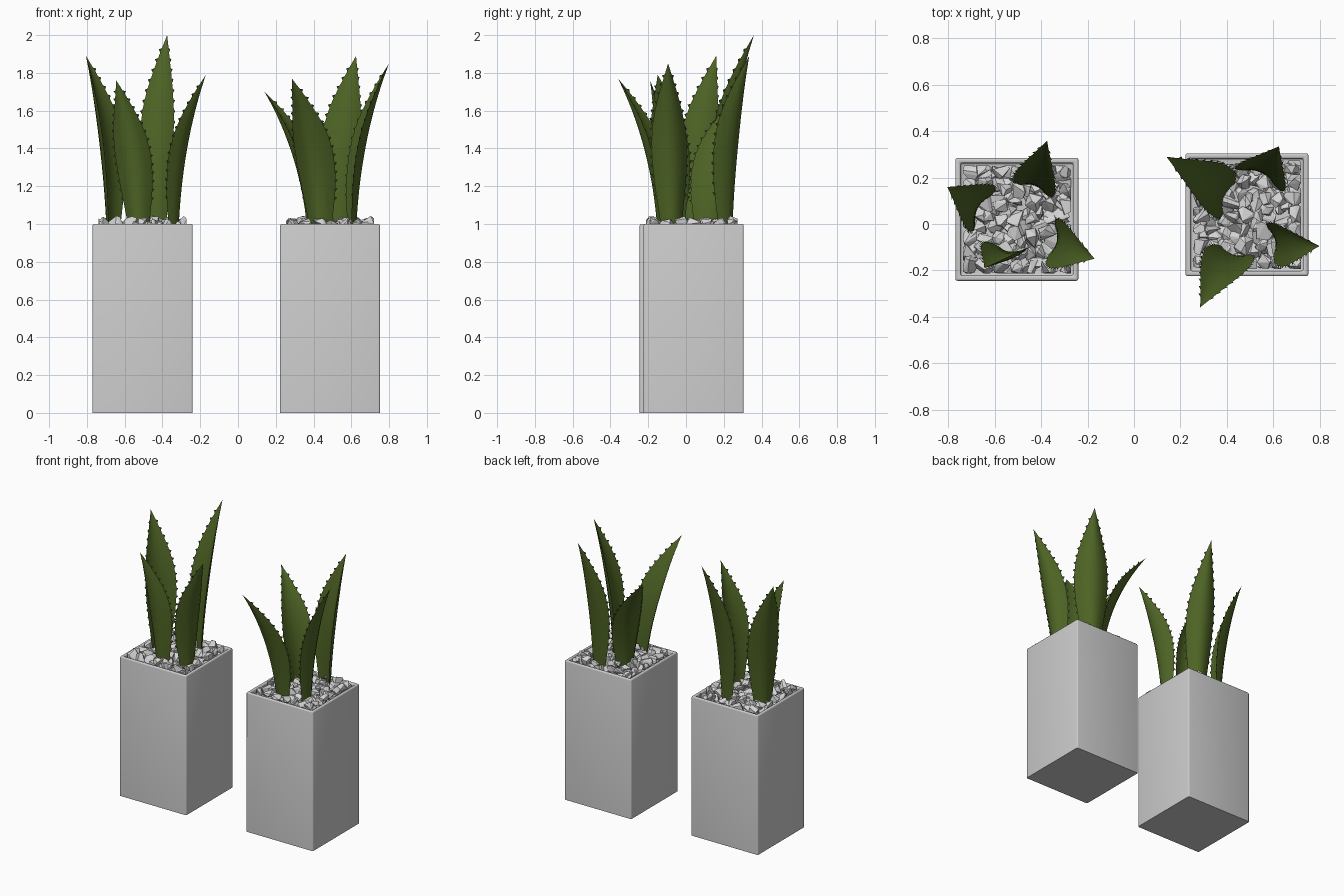
import bpy, bmesh, math, random
from mathutils import Vector

if "Cube" in bpy.data.objects:
    bpy.data.objects.remove(bpy.data.objects["Cube"])

random.seed(4)


def material(name, rgb):
    m = bpy.data.materials.new(name)
    m.diffuse_color = (*rgb, 1)
    m.use_nodes = True
    m.node_tree.nodes["Principled BSDF"].inputs["Base Color"].default_value = m.diffuse_color
    return m


POT = material("pale grey pot", (0.60, 0.60, 0.60))
STONE = material("light grey stone", (0.66, 0.66, 0.66))
LEAF = material("deep leaf green", (0.075, 0.125, 0.018))
SPINE = material("dark spine green", (0.035, 0.05, 0.012))


def make(name, bm, mats, smooth=None):
    bmesh.ops.recalc_face_normals(bm, faces=bm.faces)
    me = bpy.data.meshes.new(name)
    bm.to_mesh(me)
    bm.free()
    ob = bpy.data.objects.new(name, me)
    bpy.context.collection.objects.link(ob)
    for m in mats:
        me.materials.append(m)
    if smooth:
        bpy.ops.object.select_all(action='DESELECT')
        ob.select_set(True)
        bpy.context.view_layer.objects.active = ob
        bpy.ops.object.shade_smooth_by_angle(angle=math.radians(smooth))
    return ob


# Tall square planter with a recessed top and softened edges
def pot(name, cx, cy, size=0.53, wall=0.032, depth=0.06):
    bm = bmesh.new()
    bmesh.ops.create_cube(bm, size=1)
    for v in bm.verts:
        v.co = Vector((v.co.x * size + cx, v.co.y * size + cy, v.co.z + 0.5))
    top = max(bm.faces, key=lambda f: f.calc_center_median().z)
    bmesh.ops.inset_region(bm, faces=[top], thickness=wall)
    ext = bmesh.ops.extrude_discrete_faces(bm, faces=[top])["faces"][0]
    bmesh.ops.translate(bm, verts=ext.verts, vec=(0, 0, -depth))
    edges = [e for e in bm.edges if e.calc_length() > 0.05 and
             max(v.co.z for v in e.verts) > 0.5]
    bmesh.ops.bevel(bm, geom=edges, offset=0.009, segments=3, profile=0.5,
                    affect='EDGES')
    make(name, bm, [POT], 40)


# Bed of faceted stones: each one is the hull of random points
def stones(name, cx, cy, half=0.205, n=8):
    bm = bmesh.new()
    for layer_z, count in ((0.975, n), (1.0, n - 1)):
        step = 2 * half / (count - 1)
        for i in range(count):
            for j in range(count):
                c = Vector((cx - half + i * step, cy - half + j * step, layer_z))
                c += Vector([random.uniform(-0.012, 0.012) for _ in range(3)])
                r = random.uniform(0.034, 0.048)
                vs = []
                for _ in range(11):
                    d = Vector([random.gauss(0, 1) for _ in range(3)]).normalized()
                    p = c + Vector((d.x * r, d.y * r, d.z * r * 0.85))
                    p.x = min(max(p.x, cx - 0.233), cx + 0.233)
                    p.y = min(max(p.y, cy - 0.233), cy + 0.233)
                    vs.append(bm.verts.new(p))
                hull = bmesh.ops.convex_hull(bm, input=vs)
                junk = {g for g in hull["geom_interior"] + hull["geom_unused"]
                        if isinstance(g, bmesh.types.BMVert)}
                bmesh.ops.delete(bm, geom=list(junk), context='VERTS')
    make(name, bm, [STONE])


WIDTHS = [0.55, 0.68, 0.81, 0.92, 0.99, 1.0, 0.93, 0.77, 0.53, 0.27, 0.0]


def width_at(t):
    k = min(int(t * 10), 9)
    f = t * 10 - k
    return WIDTHS[k] * (1 - f) + WIDTHS[k + 1] * f


# Thick trough-shaped leaf along a bent spine, with small teeth on both edges
def leaf(name, base, tip, normal, width):
    p0, p2 = Vector((*base, 0.96)), Vector(tip)
    d = p2 - p0
    p1 = p0 + Vector((d.x * 0.12, d.y * 0.12, d.z * 0.55))
    n = Vector((*normal, 0)).normalized()
    side = Vector((-n.y, n.x, 0))

    def point(t, u, inner=False):
        c = p0 * (1 - t) ** 2 + p1 * 2 * t * (1 - t) + p2 * t * t
        w = width * width_at(t)
        back = 0.33 * w * u * u + (0.16 * w * (1 - u * u) if inner else 0)
        return c + side * (u * w / 2) - n * back

    bm = bmesh.new()
    us = [-1 + i / 3 for i in range(7)]
    rings = []
    for k in range(20):
        t = k / 20
        ring = [point(t, u) for u in us]
        ring += [point(t, u, True) for u in reversed(us[1:-1])]
        rings.append([bm.verts.new(p) for p in ring])
    for a, b in zip(rings, rings[1:]):
        for i in range(len(a)):
            j = (i + 1) % len(a)
            bm.faces.new((a[i], a[j], b[j], b[i]))
    end = bm.verts.new(p2)
    for i in range(len(rings[0])):
        bm.faces.new((rings[-1][i], rings[-1][(i + 1) % len(rings[0])], end))
    bm.faces.new(rings[0])
    # teeth
    for s in (-1, 1):
        for k in range(14):
            t = 0.2 + 0.055 * k
            a, b = point(t - 0.012, s), point(t + 0.012, s)
            m = point(t, s * 0.93)
            q = (a + b) / 2 + side * s * 0.011 - n * 0.006 + Vector((0, 0, 0.005))
            va, vb, vm, vq = [bm.verts.new(p) for p in (a, b, m, q)]
            for tri in ((va, vb, vq), (vb, vm, vq), (vm, va, vq), (va, vm, vb)):
                bm.faces.new(tri).material_index = 1
    make(name, bm, [LEAF, SPINE], 50)


for label, cx, cy in (("left", -0.505, 0.02), ("right", 0.487, 0.04)):
    pot(label + "_pot", cx, cy)
    stones(label + "_stones", cx, cy)

# name, base xy, tip xyz, outward direction, width
for args in (
    ("left_pot_leaf_west", (-0.69, 0.08), (-0.805, 0.16, 1.89), (-0.87, 0.48), 0.22),
    ("left_pot_leaf_front", (-0.53, -0.14), (-0.645, -0.19, 1.76), (-0.12, -1), 0.19),
    ("left_pot_leaf_back", (-0.42, 0.18), (-0.375, 0.36, 2.0), (0.36, 0.93), 0.19),
    ("left_pot_leaf_east", (-0.315, -0.08), (-0.17, -0.15, 1.79), (0.97, -0.22), 0.21),
    ("right_pot_leaf_west", (0.37, 0.12), (0.14, 0.29, 1.70), (-0.93, 0.36), 0.22),
    ("right_pot_leaf_back", (0.56, 0.24), (0.625, 0.335, 1.89), (0.44, 0.9), 0.23),
    ("right_pot_leaf_east", (0.625, -0.07), (0.80, -0.095, 1.85), (0.98, 0.2), 0.19),
    ("right_pot_leaf_front", (0.425, -0.15), (0.285, -0.36, 1.77), (-0.29, -0.96), 0.21),
):
    leaf(*args)
